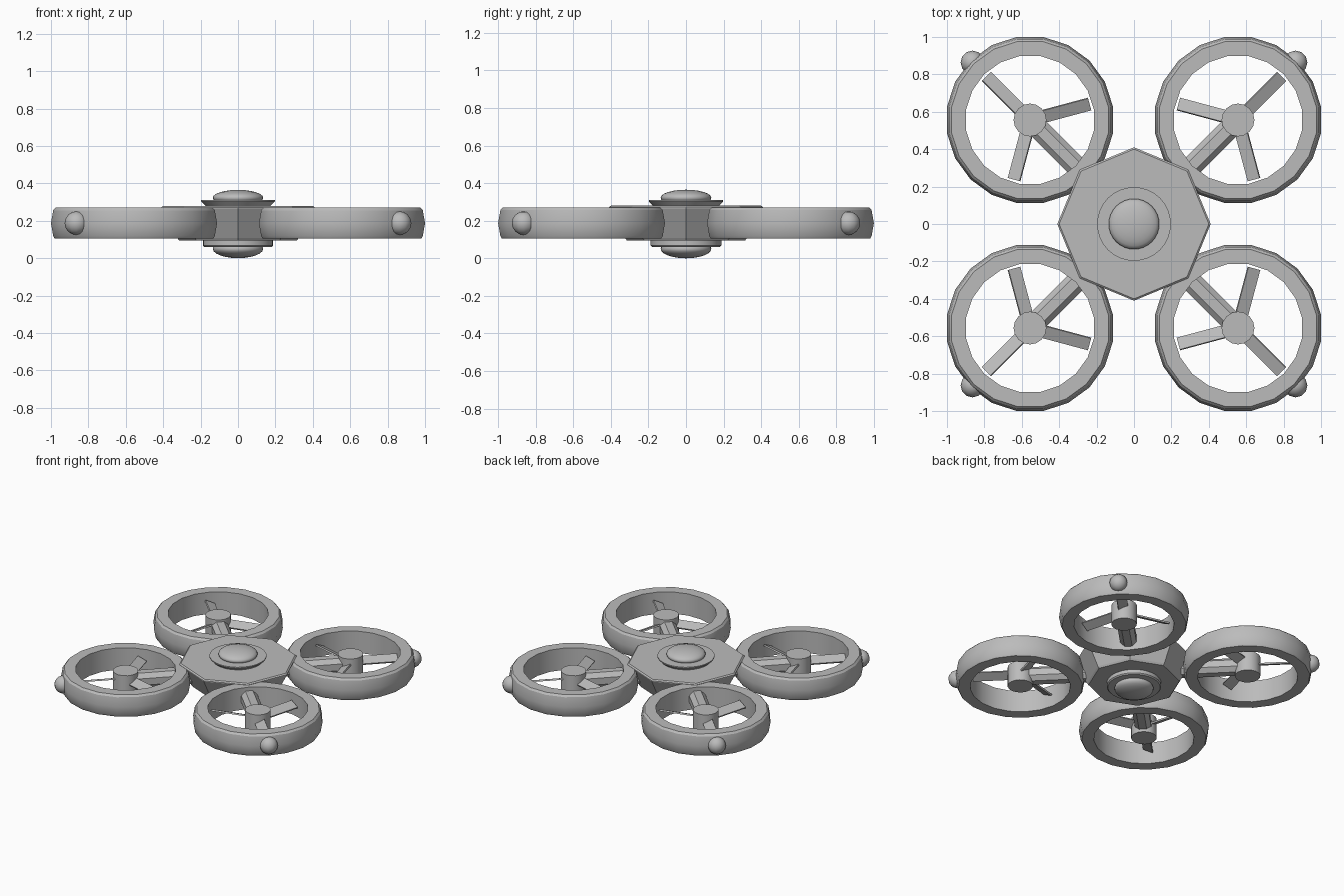
import bpy
import bmesh
from math import pi, cos, radians
from mathutils import Matrix, Vector

cube = bpy.data.objects.get("Cube")
if cube:
    bpy.data.objects.remove(cube, do_unlink=True)

GREY = (0.5, 0.5, 0.5, 1)
grey = bpy.data.materials.new("plain grey")
grey.use_nodes = True
grey.diffuse_color = GREY
grey.node_tree.nodes["Principled BSDF"].inputs["Base Color"].default_value = GREY

MID = 0.187      # height of the rotor plane
ROTOR = 0.556    # rotor offset along x and y


def finish(name, bm, matrix=None, smooth=30):
    """Turn a bmesh into a named, shaded object."""
    bmesh.ops.recalc_face_normals(bm, faces=bm.faces)
    if matrix:
        bm.transform(matrix)
    mesh = bpy.data.meshes.new(name)
    bm.to_mesh(mesh)
    bm.free()
    mesh.materials.append(grey)
    obj = bpy.data.objects.new(name, mesh)
    bpy.context.collection.objects.link(obj)
    bpy.ops.object.select_all(action='DESELECT')
    obj.select_set(True)
    bpy.context.view_layer.objects.active = obj
    if smooth:
        bpy.ops.object.shade_smooth_by_angle(angle=radians(smooth))
    return obj


def lathe(name, profile, sides, matrix=None, closed=False, turn=0, smooth=30):
    """Revolve (radius, height) points; open profiles get flat caps."""
    bm = bmesh.new()
    rings = []
    for r, z in profile:
        rings.append([bm.verts.new(Matrix.Rotation(turn + 2 * pi * i / sides, 3, 'Z') @ Vector((r, 0, z)))
                      for i in range(sides)])
    pairs = list(zip(rings, rings[1:]))
    if closed:
        pairs.append((rings[-1], rings[0]))
    for a, b in pairs:
        for i in range(sides):
            j = (i + 1) % sides
            bm.faces.new((a[i], a[j], b[j], b[i]))
    if not closed:
        bm.faces.new(rings[0])
        bm.faces.new(rings[-1])
    return finish(name, bm, matrix, smooth)


def box(name, size, matrix, bevel=0):
    bm = bmesh.new()
    bmesh.ops.create_cube(bm, size=1)
    bm.transform(Matrix.Diagonal((*size, 1)))
    if bevel:
        long_edges = [e for e in bm.edges if abs(e.verts[0].co.x - e.verts[1].co.x) > size[0] / 2]
        bmesh.ops.bevel(bm, geom=long_edges, offset=bevel, segments=1, affect='EDGES')
    return finish(name, bm, matrix, smooth=0)


def ball(name, radii, centre, u, v):
    bm = bmesh.new()
    bmesh.ops.create_uvsphere(bm, u_segments=u, v_segments=v, radius=1)
    return finish(name, bm, Matrix.Translation(centre) @ Matrix.Diagonal((*radii, 1)), smooth=60)


# Central body: tapered octagon with a narrow rim
lathe("body", [(0.315, 0.095), (0.325, 0.108), (0.41, 0.266), (0.41, 0.272), (0.4, 0.28)], 8, smooth=0)

# Collars and domes above and below
lathe("top_collar", [(0.17, 0.275), (0.197, 0.302), (0.197, 0.31)], 32)
lathe("bottom_collar", [(0.18, 0.06), (0.188, 0.068), (0.188, 0.1)], 32)
ball("top_dome", (0.135, 0.135, 0.043), (0, 0, 0.322), 32, 12)
ball("bottom_dome", (0.135, 0.135, 0.05), (0, 0, 0.05), 32, 12)

# Duct ring cross-section, with radii measured to the flats
SIDES = 20
duct = [(0.342, 0.105), (0.424, 0.105), (0.432, 0.118), (0.444, MID),
        (0.432, 0.256), (0.42, 0.27), (0.342, 0.27)]
duct = [(r / cos(pi / SIDES), z) for r, z in duct]

# Four rotor units, each on a diagonal
for k, corner in enumerate(("back_left", "back_right", "front_right", "front_left")):
    angle = pi / 4 + k * pi / 2
    spin = Matrix.Rotation(angle, 4, 'Z')
    centre = spin @ Vector((ROTOR * 2 ** 0.5, 0, 0))
    place = Matrix.Translation(centre)
    lathe(corner + "_duct", duct, SIDES, place, closed=True, turn=pi / SIDES)
    lathe(corner + "_hub", [(0.088, 0.11), (0.088, 0.258)], 16, place)
    box(corner + "_arm", (0.5, 0.113, 0.11), spin @ Matrix.Translation((0.5, 0, MID)), bevel=0.03)
    ball(corner + "_lamp", (0.063,) * 3, spin @ Vector((1.222, 0, MID)), 12, 8)
    # Three pitched blades
    for b in range(3):
        turn = Matrix.Rotation(angle + b * 2 * pi / 3, 4, 'Z')
        pitch = Matrix.Rotation(radians(25), 4, 'X')
        box(f"{corner}_blade_{b + 1}", (0.28, 0.072, 0.012),
            place @ turn @ Matrix.Translation((0.19, 0, 0.2)) @ pitch)
